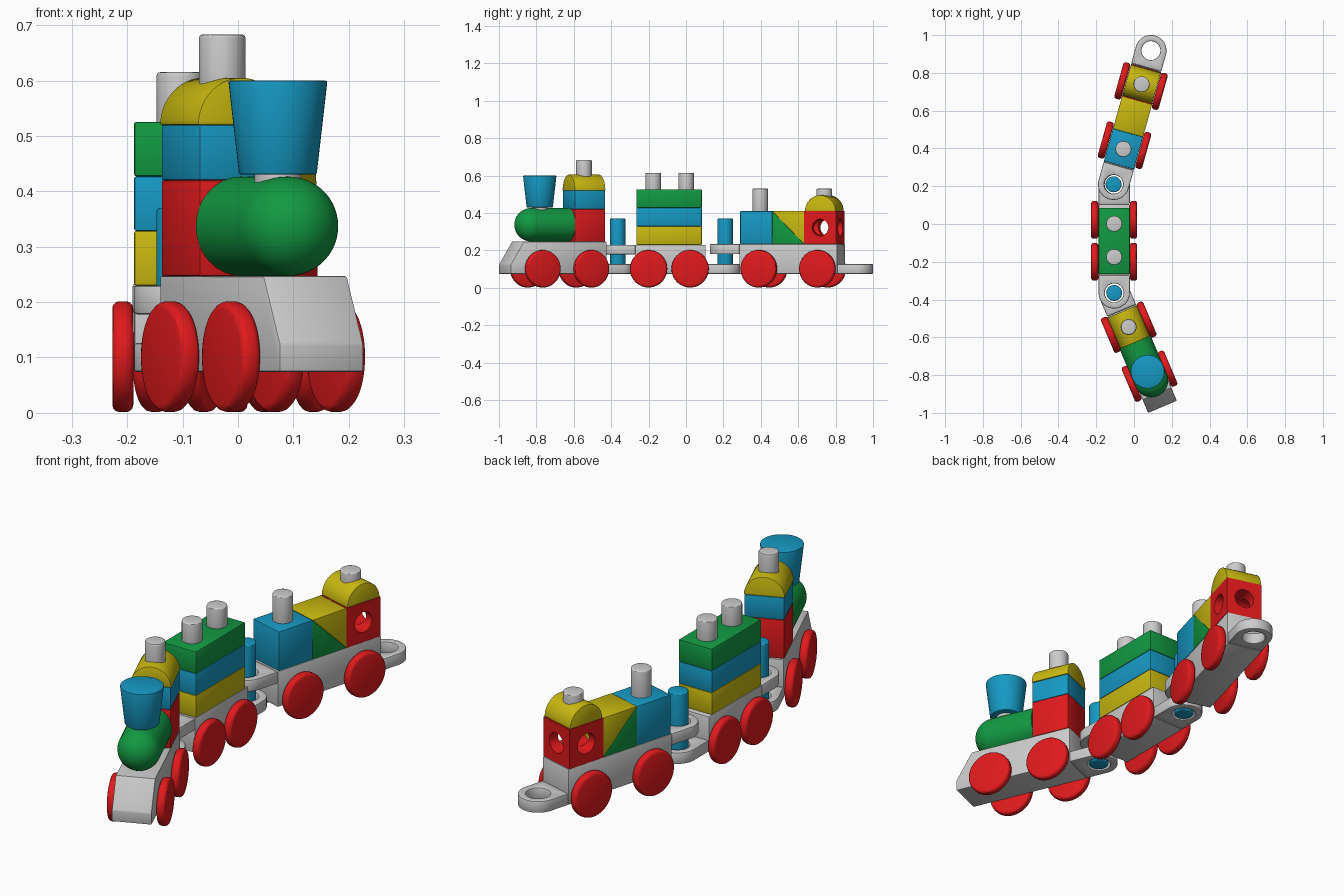
import bpy, bmesh
from math import sin, cos, pi, radians
from mathutils import Matrix, Vector

if "Cube" in bpy.data.objects:
    bpy.data.objects.remove(bpy.data.objects["Cube"])

COLOURS = {"red": (0.75, 0.01, 0.012), "blue": (0.008, 0.32, 0.55),
           "green": (0.006, 0.32, 0.055), "yellow": (0.58, 0.48, 0.005)}
MATS = {}
for cname, rgb in COLOURS.items():
    MATS[cname] = bpy.data.materials.new(cname)
    MATS[cname].diffuse_color = (*rgb, 1)

W = 0.0825      # half width of blocks and bases
PEG = 0.042     # peg radius
HOLE = 0.05     # coupling hole radius
car = Matrix()  # current car frame: x across, y along from the coupling pin


def place(x, y, angle):
    return Matrix.Translation((x, y, 0)) @ Matrix.Rotation(radians(angle), 4, 'Z')


def finish(name, bm, colour=None, bevel=0.004, holes=()):
    bmesh.ops.remove_doubles(bm, verts=bm.verts, dist=1e-5)
    bmesh.ops.recalc_face_normals(bm, faces=bm.faces)
    me = bpy.data.meshes.new(name)
    bm.to_mesh(me)
    bm.free()
    ob = bpy.data.objects.new(name, me)
    bpy.context.collection.objects.link(ob)
    ob.matrix_world = car
    if colour:
        me.materials.append(MATS[colour])
    bpy.ops.object.select_all(action='DESELECT')
    ob.select_set(True)
    bpy.context.view_layer.objects.active = ob
    for cutter in holes:
        mod = ob.modifiers.new("hole", 'BOOLEAN')
        mod.object, mod.operation, mod.solver = cutter, 'DIFFERENCE', 'EXACT'
        bpy.ops.object.modifier_apply(modifier=mod.name)
        bpy.data.objects.remove(cutter)
    if bevel:
        mod = ob.modifiers.new("rounded_edges", 'BEVEL')
        mod.width, mod.segments = bevel, 3 if bevel > 0.005 else 2
        mod.limit_method, mod.angle_limit = 'ANGLE', radians(30)
        bpy.ops.object.modifier_apply(modifier=mod.name)
    bpy.ops.object.shade_smooth_by_angle(angle=radians(30))
    return ob


def prism(name, pts, a, b, axis, colour=None, bevel=0.004, holes=()):
    """Extrude a 2D profile from a to b along X (y,z), Y (x,z) or Z (x,y)."""
    put = {'X': lambda p, d: (d, p[0], p[1]), 'Y': lambda p, d: (p[0], d, p[1]),
           'Z': lambda p, d: (p[0], p[1], d)}[axis]
    bm = bmesh.new()
    lo = [bm.verts.new(put(p, a)) for p in pts]
    hi = [bm.verts.new(put(p, b)) for p in pts]
    bm.faces.new(lo)
    bm.faces.new(hi)
    n = len(pts)
    for i in range(n):
        j = (i + 1) % n
        bm.faces.new((lo[i], lo[j], hi[j], hi[i]))
    return finish(name, bm, colour, bevel, holes)


def lathe(name, profile, loc, axis='Z', colour=None, bevel=0.004, steps=48):
    """Spin an (r, h) profile about an axis through loc."""
    bm = bmesh.new()
    vs = [bm.verts.new((r, 0, h)) for r, h in profile]
    es = [bm.edges.new(e) for e in zip(vs, vs[1:])]
    bmesh.ops.spin(bm, geom=vs + es, cent=(0, 0, 0), axis=(0, 0, 1),
                   angle=2 * pi, steps=steps)
    turn = {'Z': Matrix(), 'X': Matrix.Rotation(pi / 2, 4, 'Y'),
            'Y': Matrix.Rotation(-pi / 2, 4, 'X')}[axis]
    bm.transform(Matrix.Translation(loc) @ turn)
    return finish(name, bm, colour, bevel)


def rod(name, r, a, b, x=0, y=0, colour=None, bevel=0.006):
    return lathe(name, [(0, a), (r, a), (r, b), (0, b)], (x, y, 0), 'Z', colour, bevel)


def bore(r, loc, axis):
    ob = lathe("cutter", [(0, -0.2), (r, -0.2), (r, 0.2), (0, 0.2)], loc, axis, None, 0)
    ob.hide_render = True
    return ob


def block(name, y0, y1, z0, z1, colour=None, holes=()):
    return prism(name, [(y0, z0), (y1, z0), (y1, z1), (y0, z1)], -W, W, 'X',
                 colour, 0.004, holes)


def coupling(name, y, end, z0, z1):
    """Round-ended plate with a hole at y, joining the base at end."""
    s = 1 if end > y else -1
    pts = [(W * cos(t), y - s * W * sin(t)) for t in [pi * i / 32 for i in range(33)]]
    return prism(name, pts + [(-W, end), (W, end)], z0, z1, 'Z', None, 0.005,
                 [bore(HOLE, (0, y, z0), 'Z')])


def wheels(name, ys):
    for i, y in enumerate(ys):
        for side, s in (("left", -1), ("right", 1)):
            lathe(f"{name}_wheel_{side}_{i + 1}",
                  [(0, 0), (0.1, 0), (0.1, s * 0.038), (0, s * 0.038)],
                  (s * 0.084, y, 0.1015), 'X', "red", 0.013)


def arch(name, c, z, a, b, axis):
    pts = [(c + W * 1.03 * cos(pi * i / 32), z + 0.085 * sin(pi * i / 32)) for i in range(33)]
    prism(name, pts, a, b, axis, "yellow", 0.003)


# Engine
car = place(-0.105, -0.365, 203)
coupling("engine_rear_coupling", 0, 0.1, 0.074, 0.126)
prism("engine_base", [(0.1, 0.074), (0.655, 0.074), (0.655, 0.125), (0.58, 0.247), (0.1, 0.247)],
      -W, W, 'X')
wheels("engine", (0.197, 0.479))
block("cab_lower_block", 0.107, 0.285, 0.247, 0.42, "red")
block("cab_upper_block", 0.107, 0.285, 0.42, 0.52, "blue")
arch("cab_roof", 0, 0.52, 0.107, 0.285, 'Y')
rod("cab_peg", PEG, 0.55, 0.683, 0, 0.196)
R = 0.0895
lathe("boiler", [(0, 0), (R, 0)] + [(R * cos(t), 0.218 + R * sin(t))
      for t in [pi / 2 * i / 14 for i in range(14)]] + [(0, 0.218 + R)],
      (0, 0.285, 0.337), 'Y', "green", 0)
rod("chimney_peg", PEG, 0.4, 0.45, 0, 0.453)
lathe("chimney", [(0, 0.43), (0.07, 0.43), (0.0895, 0.6), (0, 0.6)], (0, 0.453, 0),
      'Z', "blue", 0.004)

# Middle wagon
car = place(-0.105, -0.365, 0)
rod("front_coupling_pin", PEG, 0.074, 0.37, colour="blue")
coupling("middle_front_coupling", 0, 0.095, 0.178, 0.23)
coupling("middle_rear_coupling", 0.575, 0.47, 0.074, 0.126)
block("middle_base", 0.095, 0.47, 0.074, 0.23)
wheels("middle", (0.165, 0.387))
for i, colour in enumerate(("yellow", "blue", "green")):
    block(f"stacked_block_{i + 1}", 0.1, 0.45, 0.23 + 0.0985 * i, 0.3285 + 0.0985 * i, colour)
for i, y in enumerate((0.19, 0.366)):
    rod(f"middle_peg_{i + 1}", PEG, 0.5, 0.615, 0, y)

# Rear wagon
car = place(-0.108, 0.21, -15.6)
rod("rear_coupling_pin", PEG, 0.074, 0.37, colour="blue")
coupling("rear_front_coupling", 0, 0.1, 0.18, 0.233)
coupling("rear_end_coupling", 0.735, 0.643, 0.074, 0.126)
block("rear_base", 0.1, 0.643, 0.074, 0.233)
wheels("rear", (0.215, 0.54))
y0, y1, y2, y3 = 0.105, 0.283, 0.461, 0.639
z0, z1 = 0.233, 0.41
block("rear_cube", y0, y1, z0, z1, "blue")
rod("rear_cube_peg", PEG, 0.38, 0.53, 0, (y0 + y1) / 2)
prism("lower_wedge", [(y1, z0), (y2, z0), (y1, z1)], -W, W, 'X', "green", 0.002)
prism("upper_wedge", [(y2, z0), (y2, z1), (y1, z1)], -W, W, 'X', "yellow", 0.002)
yc, zc = (y2 + y3) / 2, 0.322
block("window_block", y2, y3, z0, z1, "red",
      [bore(0.045, (0, yc, zc), 'X'), bore(0.045, (0, yc, zc), 'Y')])
arch("window_block_roof", yc, z1, -W, W, 'X')
rod("window_block_peg", PEG, 0.44, 0.53, 0, yc)

for m in bpy.data.materials:
    if m.users and not m.is_grease_pencil:
        m.use_nodes = True
        m.node_tree.nodes["Principled BSDF"].inputs["Base Color"].default_value = m.diffuse_color
